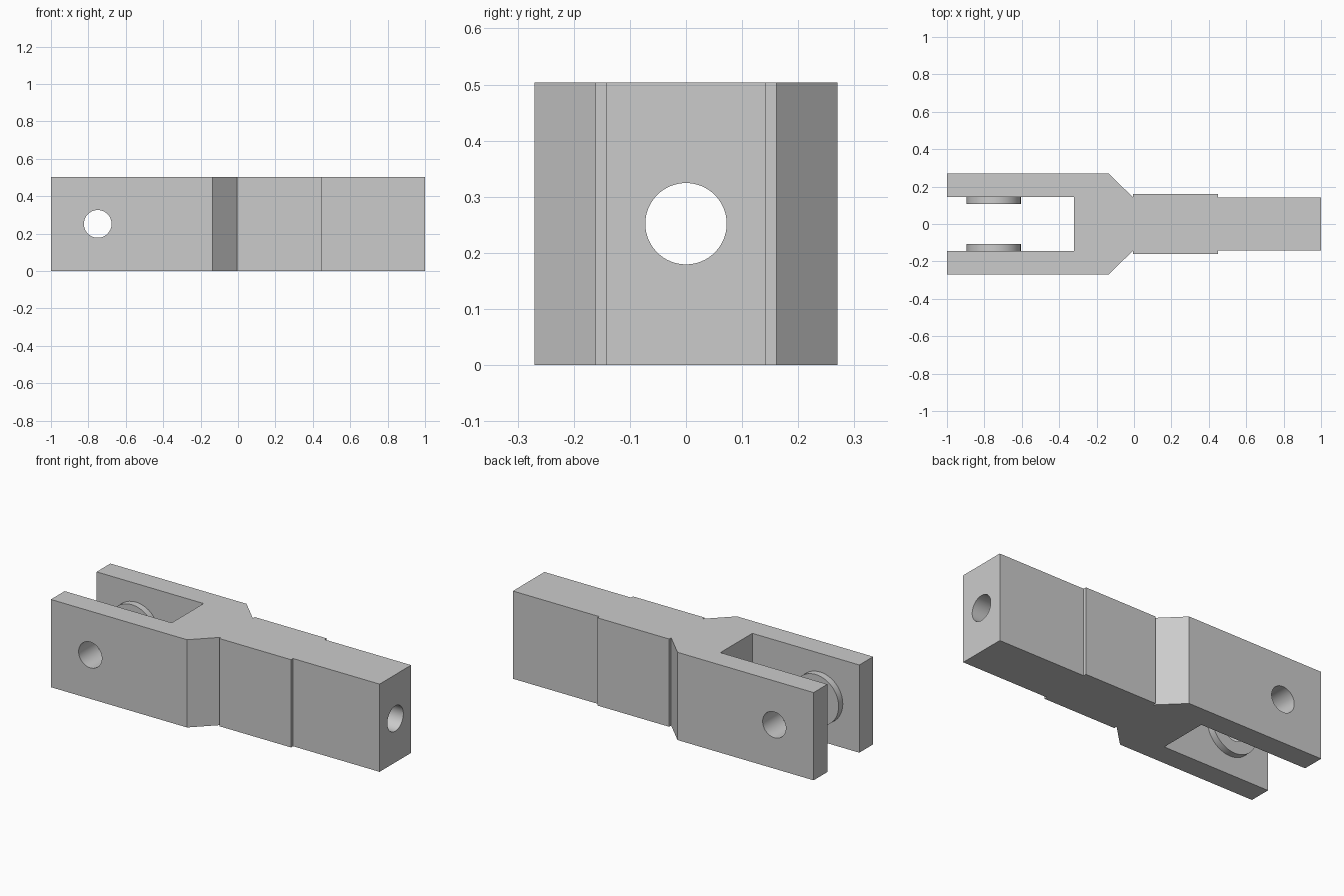
import bpy
import bmesh
from math import pi, radians

cube = bpy.data.objects.get("Cube")
if cube:
    bpy.data.objects.remove(cube, do_unlink=True)

HEIGHT = 0.504
MID = HEIGHT / 2
PIN_X = -0.75

grey = bpy.data.materials.new("plain_grey")
grey.use_nodes = True
grey.diffuse_color = (0.6, 0.6, 0.6, 1)
grey.node_tree.nodes["Principled BSDF"].inputs["Base Color"].default_value = (0.6, 0.6, 0.6, 1)


def cylinder(name, radius, depth, location, rotation):
    bpy.ops.mesh.primitive_cylinder_add(vertices=64, radius=radius, depth=depth,
                                        location=location, rotation=rotation)
    obj = bpy.context.object
    obj.name = name
    return obj


def combine(target, tool, operation):
    mod = target.modifiers.new(tool.name, 'BOOLEAN')
    mod.operation = operation
    mod.solver = 'EXACT'
    mod.object = tool
    bpy.context.view_layer.objects.active = target
    bpy.ops.object.modifier_apply(modifier=mod.name)
    bpy.data.objects.remove(tool, do_unlink=True)


# Plan outline of one side, from the slot floor round the arm to the shank end
half = [(-0.32, 0.145), (-1, 0.145), (-1, 0.27), (-0.135, 0.27),
        (-0.006, 0.143), (-0.006, 0.161), (0.45, 0.161), (0.45, 0.143), (1, 0.143)]
outline = half + [(x, -y) for x, y in reversed(half)]

# Forked body
bm = bmesh.new()
face = bm.faces.new([bm.verts.new((x, y, 0)) for x, y in outline])
result = bmesh.ops.extrude_face_region(bm, geom=[face])
top = [v for v in result["geom"] if isinstance(v, bmesh.types.BMVert)]
bmesh.ops.translate(bm, vec=(0, 0, HEIGHT), verts=top)
bmesh.ops.recalc_face_normals(bm, faces=bm.faces)
mesh = bpy.data.meshes.new("clevis_body")
bm.to_mesh(mesh)
bm.free()
body = bpy.data.objects.new("clevis_body", mesh)
bpy.context.collection.objects.link(body)

# Raised round bosses inside both arms, sunk a little into the walls
for side, label in ((1, "back"), (-1, "front")):
    boss = cylinder(label + "_boss", 0.145, 0.06, (PIN_X, side * 0.137, MID), (pi / 2, 0, 0))
    combine(body, boss, 'UNION')

# Pin hole across the fork, and bore along the shank into the slot
combine(body, cylinder("pin_hole", 0.074, 0.8, (PIN_X, 0, MID), (pi / 2, 0, 0)), 'DIFFERENCE')
combine(body, cylinder("shank_bore", 0.0725, 1.5, (0.35, 0, MID), (0, pi / 2, 0)), 'DIFFERENCE')

body.data.materials.clear()
body.data.materials.append(grey)
for poly in body.data.polygons:
    poly.material_index = 0
bpy.ops.object.select_all(action='DESELECT')
body.select_set(True)
bpy.context.view_layer.objects.active = body
bpy.ops.object.shade_smooth_by_angle(angle=radians(30))
